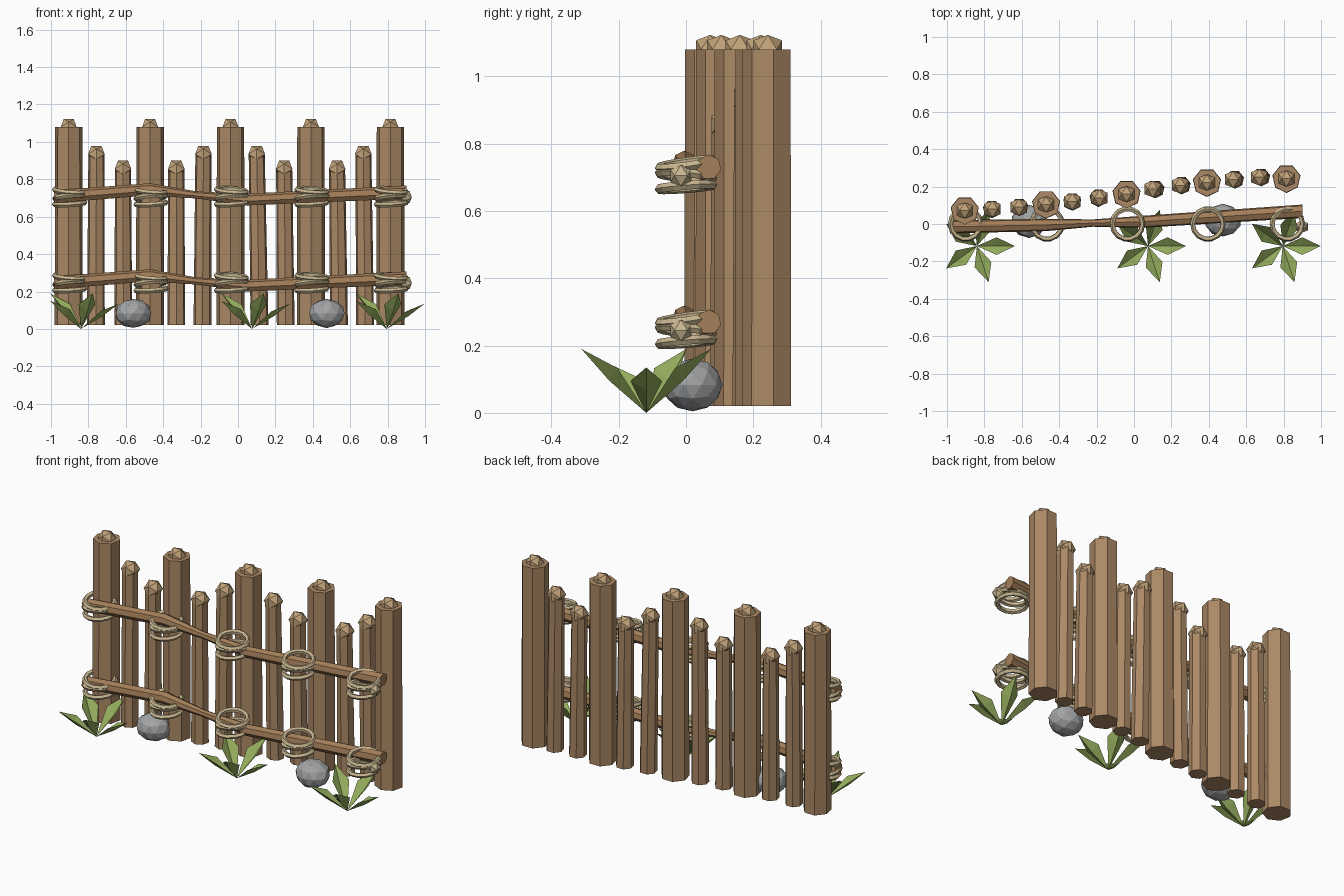
import bpy, bmesh, math, random
from mathutils import Vector, Matrix

if "Cube" in bpy.data.objects:
    bpy.data.objects.remove(bpy.data.objects["Cube"])

random.seed(4)


def mat(name, rgb):
    m = bpy.data.materials.new(name)
    m.diffuse_color = (*rgb, 1)
    m.use_nodes = True
    m.node_tree.nodes["Principled BSDF"].inputs["Base Color"].default_value = m.diffuse_color
    return m


WOOD = mat("wood", (0.41, 0.25, 0.13))
RAIL = mat("rail_wood", (0.37, 0.21, 0.10))
CUT = mat("cut_wood", (0.53, 0.36, 0.19))
ROPE = mat("rope", (0.58, 0.47, 0.28))
STONE = mat("stone", (0.36, 0.37, 0.38))
LEAF = mat("leaf", (0.30, 0.42, 0.11))


def finish(bm, name, material):
    bmesh.ops.recalc_face_normals(bm, faces=bm.faces)
    me = bpy.data.meshes.new(name)
    bm.to_mesh(me)
    bm.free()
    me.materials.append(material)
    ob = bpy.data.objects.new(name, me)
    bpy.context.collection.objects.link(ob)
    return ob


def loft(name, rings, material):
    """Capped tube through rings of points."""
    bm = bmesh.new()
    rows = [[bm.verts.new(p) for p in ring] for ring in rings]
    n = len(rows[0])
    for a, b in zip(rows, rows[1:]):
        for i in range(n):
            bm.faces.new((a[i], a[(i + 1) % n], b[(i + 1) % n], b[i]))
    bm.faces.new(rows[0])
    bm.faces.new(rows[-1])
    return finish(bm, name, material)


def post(name, bottom, top, r0, r1, sides=7):
    rings = []
    for (x, y, z), r in ((bottom, r0), (top, r1)):
        angles = [2 * math.pi * i / sides for i in range(sides)]
        rings.append([(x + r * math.sin(a), y - r * math.cos(a), z) for a in angles])
    return loft(name, rings, WOOD)


def ico(name, loc, r, material):
    """Icosahedron resting edge-up."""
    t, k = (1 + 5 ** 0.5) / 2, r / 1.902
    bm = bmesh.new()
    for a in (-1, 1):
        for b in (-t, t):
            for p in ((a, 0, b), (0, b, a), (b, a, 0)):
                bm.verts.new(Vector(p) * k + Vector(loc))
    bmesh.ops.convex_hull(bm, input=bm.verts)
    return finish(bm, name, material)


# tall posts with rounded tips
TALL = [(-0.905, 0.072), (-0.47, 0.105), (-0.04, 0.16), (0.39, 0.222), (0.815, 0.243)]
for x, y in TALL:
    post("tall_post", (x, y, 0.02), (x, y, 1.08), 0.077, 0.075)
    ico("tall_post_tip", (x, y, 1.08), 0.05, CUT)

# short pickets: bottom x, top x, y, top z
SHORT = [(-0.76, -0.757, 0.08, 0.935), (-0.613, -0.615, 0.09, 0.855),
         (-0.33, -0.33, 0.12, 0.855), (-0.19, -0.185, 0.14, 0.935),
         (0.115, 0.10, 0.187, 0.935), (0.255, 0.247, 0.207, 0.855),
         (0.54, 0.53, 0.238, 0.855), (0.68, 0.67, 0.25, 0.935)]
for xb, xt, y, z in SHORT:
    post("picket", (xb, y, 0.02), (xt, y, z), 0.049, 0.044)
    ico("picket_tip", (xt, y, z), 0.052, CUT)

# rails: x, y, height offset, radius (pinched where the pole twists)
PATH = [(-0.985, -0.015, 0.0, 0.036), (-0.47, -0.005, 0.04, 0.034),
        (-0.22, 0.005, 0.01, 0.02), (0.05, 0.012, -0.015, 0.033),
        (0.90, 0.068, 0.025, 0.037)]
for base in (0.245, 0.705):
    rings = []
    for x, y, dz, r in PATH:
        angles = [2 * math.pi * i / 7 for i in range(7)]
        rings.append([(x, y + r * math.sin(a), base + dz + r * math.cos(a)) for a in angles])
    loft("rail", rings, RAIL)


# rope lashings
def torus(name, loc, major, minor, rot, segs=14, sides=5):
    bm = bmesh.new()
    g = []
    for i in range(segs):
        a = 2 * math.pi * i / segs
        row = []
        for j in range(sides):
            b = 2 * math.pi * j / sides
            d = major + minor * math.cos(b)
            row.append(bm.verts.new((d * math.cos(a), d * math.sin(a), minor * math.sin(b))))
        g.append(row)
    for i in range(segs):
        for j in range(sides):
            m, n = (i + 1) % segs, (j + 1) % sides
            bm.faces.new((g[i][j], g[m][j], g[m][n], g[i][n]))
    bm.transform(Matrix.Translation(loc) @ Matrix.Rotation(rot[1], 4, 'Y')
                 @ Matrix.Rotation(rot[0], 4, 'X'))
    return finish(bm, name, ROPE)


for base in (0.245, 0.705):
    for x, _ in TALL:
        for dz, tilt in ((0.034, (0.14, 0.08)), (0.0, (-0.10, -0.10)), (-0.034, (0.08, -0.06))):
            torus("rope_loop", (x + 0.005, 0, base + dz), 0.081, 0.014, tilt)
    ico("rope_knot", (0.898, -0.015, base), 0.037, ROPE)

# stones
for x, y in ((-0.56, 0.015), (0.475, 0.02)):
    bm = bmesh.new()
    bmesh.ops.create_icosphere(bm, subdivisions=2, radius=1)
    for v in bm.verts:
        v.co *= random.uniform(0.96, 1.01)
    bm.transform(Matrix.Translation((x, y, 0.083)) @ Matrix.Diagonal((0.099, 0.09, 0.079, 1)))
    finish(bm, "stone", STONE)

# leafy plants: five folded leaves each
TIP_Z = [0.135, 0.19, 0.15, 0.19, 0.19]
for px, py in ((-0.84, -0.118), (0.075, -0.118), (0.795, -0.118)):
    bm = bmesh.new()
    for i, tz in enumerate(TIP_Z):
        a = -2 * math.pi * i / 5
        out = Vector((math.cos(a), math.sin(a), 0))
        side = Vector((-out.y, out.x, 0))
        up = Vector((0, 0, 1))
        root = Vector((px, py, 0.0))
        base = bm.verts.new(root)
        tip = bm.verts.new(root + out * 0.203 + up * tz)
        keel = bm.verts.new(root + out * 0.115 + up * tz * 0.5)
        lt = bm.verts.new(root + out * 0.105 + side * 0.047 + up * tz * 0.7)
        rt = bm.verts.new(root + out * 0.105 - side * 0.047 + up * tz * 0.7)
        for f in ((base, keel, lt), (base, rt, keel), (keel, tip, lt), (keel, rt, tip)):
            bm.faces.new(f)
    finish(bm, "plant", LEAF)
